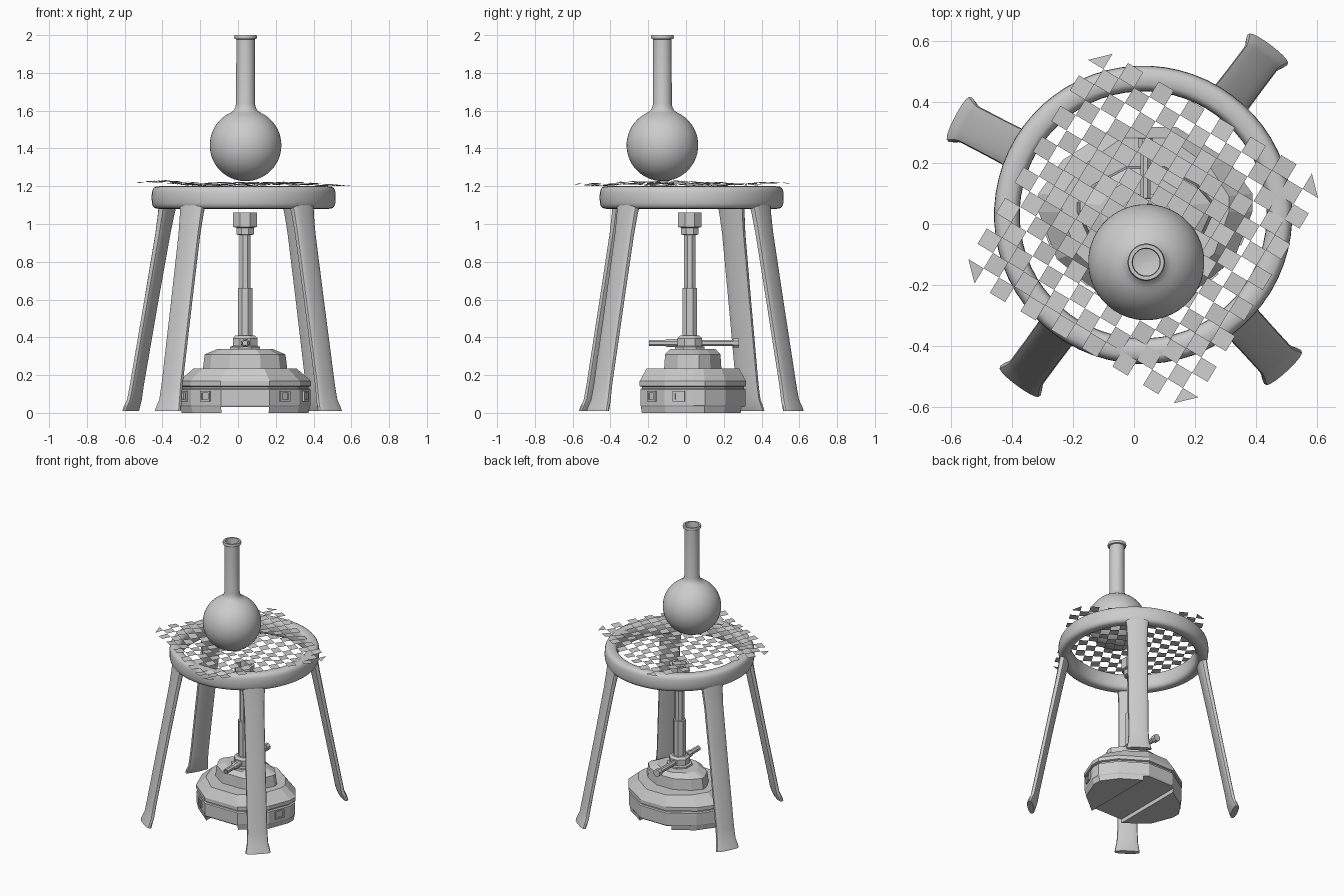
import bpy, bmesh, math
from mathutils import Matrix, Vector

if "Cube" in bpy.data.objects:
    bpy.data.objects.remove(bpy.data.objects["Cube"])

GREY = (0.6, 0.6, 0.6, 1)
grey = bpy.data.materials.new("light_grey")
grey.diffuse_color = GREY
grey.use_nodes = True
grey.node_tree.nodes["Principled BSDF"].inputs["Base Color"].default_value = GREY


def finish(name, bm, smooth=False, normals=True):
    if normals:
        bmesh.ops.recalc_face_normals(bm, faces=bm.faces)
    mesh = bpy.data.meshes.new(name)
    bm.to_mesh(mesh)
    bm.free()
    mesh.materials.append(grey)
    obj = bpy.data.objects.new(name, mesh)
    bpy.context.collection.objects.link(obj)
    if smooth:
        bpy.ops.object.select_all(action="DESELECT")
        obj.select_set(True)
        bpy.context.view_layer.objects.active = obj
        bpy.ops.object.shade_smooth_by_angle(angle=math.radians(40))
    return obj


def loft(name, rings, smooth=False, caps=True, closed=False):
    """Bridge rings of points; optionally cap the ends or join last to first."""
    bm = bmesh.new()
    loops = [[bm.verts.new(p) for p in ring] for ring in rings]
    pairs = list(zip(loops, loops[1:]))
    if closed:
        pairs.append((loops[-1], loops[0]))
    for a, b in pairs:
        for i in range(len(a)):
            j = (i + 1) % len(a)
            bm.faces.new((a[i], a[j], b[j], b[i]))
    if caps and not closed:
        bm.faces.new(loops[0][::-1])
        bm.faces.new(loops[-1])
    return finish(name, bm, smooth)


def lathe(name, profile, x, y, sides, **options):
    turn = [2 * math.pi * (i + 0.5) / sides for i in range(sides)]
    rings = [[(x + r * math.cos(t), y + r * math.sin(t), z) for t in turn]
             for r, z in profile]
    return loft(name, rings, **options)


# Tripod ring with a rounded, upright section
def soft(v):
    return math.copysign(abs(v) ** 0.65, v)


CX, CY = 0.03, 0.03
angles = [2 * math.pi * i / 20 for i in range(20)]
section = [(0.446 + 0.042 * soft(math.cos(a)), 1.14 + 0.06 * soft(math.sin(a)))
           for a in angles]
lathe("tripod_ring", section, CX, CY, 64, smooth=True, closed=True)

# Splayed legs: height, distance from centre, half width, half thickness
stations = [(0.01, 0.675, 0.082, 0.02), (0.03, 0.668, 0.079, 0.022),
            (0.07, 0.652, 0.07, 0.02), (0.15, 0.637, 0.066, 0.02),
            (0.6, 0.55, 0.066, 0.021), (0.95, 0.482, 0.067, 0.024),
            (1.05, 0.463, 0.072, 0.027), (1.12, 0.45, 0.08, 0.03)]
for name, degrees in (("back_left", 53), ("back_right", 152.5),
                      ("front_right", 233.5), ("front_left", 312.5)):
    place = (Matrix.Translation((CX, CY, 0))
             @ Matrix.Rotation(math.radians(degrees), 4, "Z"))
    loft(name + "_leg",
         [[place @ Vector((r + t * soft(math.cos(a)), w * math.sin(a), z))
           for a in angles] for z, r, w, t in stations], smooth=True)

# Rumpled gauze: alternate squares of a turned grid, with clipped corners
COUNT, CELL = 15, 0.0585
turn = Matrix.Rotation(math.radians(-31), 4, "Z")


def gauze_point(i, j):
    u, v = (i - COUNT / 2) * CELL, (j - COUNT / 2) * CELL
    p = turn @ Vector((u, v, 0)) + Vector((0.03, -0.015, 0))
    p.z = (1.212 + 0.007 * math.sin(9 * p.x + 4 * p.y)
           + 0.005 * math.sin(17 * p.y - 6 * p.x)
           + 0.012 * math.exp(-((p.x + 0.37) / 0.09) ** 2))
    return p


bm = bmesh.new()
ends = (0, COUNT - 1)
for i in range(COUNT):
    for j in range(COUNT):
        if (i + j) % 2:
            continue
        corners = [(i, j), (i + 1, j), (i + 1, j + 1), (i, j + 1)]
        if i in ends and j in ends:
            corners = [c for c in corners
                       if not (c[0] in (0, COUNT) and c[1] in (0, COUNT))]
        bm.faces.new([bm.verts.new(gauze_point(*c)) for c in corners])
finish("wire_gauze", bm, normals=False)

# Round flask: hollow shell with a long neck and a rolled lip
R, FZ = 0.19, 1.417
bulb = [(R * math.sin(a), FZ - R * math.cos(a))
        for a in [0.02 + 2.68 * i / 26 for i in range(27)]]
neck = [(0.064, 1.60), (0.055, 1.615), (0.05, 1.635), (0.049, 1.978),
        (0.058, 1.98), (0.061, 1.99), (0.058, 2.0), (0.046, 2.0), (0.044, 1.97)]
inside = [(0.044, 1.62)] + [((R - 0.01) * math.sin(a), FZ - (R - 0.01) * math.cos(a))
                            for a in [2.85 - 2.83 * i / 20 for i in range(21)]]
lathe("round_flask", bulb + neck + inside, 0.04, -0.125, 48, smooth=True)

# Burner base: faceted outline, mirrored across its middle
BX, BY = 0.0375, 0.035
half = [(0.13, -0.245), (0.29, -0.115), (0.35, 0.04), (0.35, 0.1),
        (0.27, 0.21), (0.1, 0.318)]
outline = half + [(-x, y) for x, y in reversed(half)]


def tier(z, sx, sy, points=outline):
    return [(BX + x * sx, BY + (y - BY) * sy, z) for x, y in points]


loft("burner_base", [tier(*t) for t in (
    (0.03, 0.97, 0.97), (0.04, 0.99, 0.99), (0.125, 0.99, 0.99),
    (0.13, 0.96, 0.96), (0.138, 0.96, 0.96), (0.142, 1, 1), (0.168, 1, 1),
    (0.235, 0.78, 0.87))])
loft("burner_upper_base", [tier(*t) for t in (
    (0.23, 0.64, 0.54), (0.31, 0.61, 0.52), (0.338, 0.42, 0.42))])

# Two feet leaving an open channel underneath
for name, side in (("left", 1), ("right", -1)):
    foot = [(side * x, y) for x, y in half[:-1] + [(0.13, 0.3)]]
    loft(name + "_burner_foot", [tier(0, 0.96, 0.96, foot),
                                 tier(0.035, 0.98, 0.98, foot)])


# Small square frames on the slanted and side faces
def frame(name, a, b):
    a, b = Vector(a), Vector(b)
    along = (b - a).normalized()
    out = Vector((along.y, -along.x))
    mid = (a + b) / 2 + Vector((BX, 0))
    rings = []
    for size, depth in ((0.033, -0.01), (0.033, 0.006), (0.021, 0.006), (0.021, -0.001)):
        rings.append([(mid.x + along.x * s * size + out.x * depth,
                       mid.y + along.y * s * size + out.y * depth,
                       0.088 + t * size * 0.85)
                      for s, t in ((-1, -1), (1, -1), (1, 1), (-1, 1))])
    loft(name, rings)


for k, name in ((0, "front"), (1, "side")):
    a, b = half[k], half[k + 1]
    frame("left_" + name + "_frame", a, b)
    frame("right_" + name + "_frame", (-b[0], b[1]), (-a[0], a[1]))

# Burner collar, chimney and hollow head
TX, TY = 0.0375, 0.02
lathe("burner_collar", [(0.085, 0.33), (0.085, 0.35), (0.07, 0.355),
                        (0.07, 0.395), (0.055, 0.41)], TX, TY, 8)
lathe("burner_chimney", [(0.042, 0.4), (0.042, 0.66), (0.032, 0.662),
                         (0.032, 0.95)], TX, TY, 8)
lathe("burner_head", [(0.03, 0.94), (0.05, 0.945), (0.05, 0.98), (0.068, 0.985),
                      (0.068, 1.06), (0.05, 1.06), (0.045, 0.97)], TX, TY, 8)


# Gas inlet and valve run front to back through the collar
def rod(name, profile, sides=8):
    obj = lathe(name, profile, 0, 0, sides)
    obj.data.transform(Matrix.Translation((TX, 0, 0.37))
                       @ Matrix.Rotation(math.radians(-90), 4, "X"))


rod("gas_inlet", [(0.012, -0.17), (0.012, -0.195), (0.018, -0.195),
                  (0.018, -0.11), (0.024, -0.1), (0.024, -0.04)])
rod("valve_stem", [(0.018, 0.06), (0.018, 0.26)])
rod("valve_knob", [(0.026, 0.25), (0.026, 0.28)])
